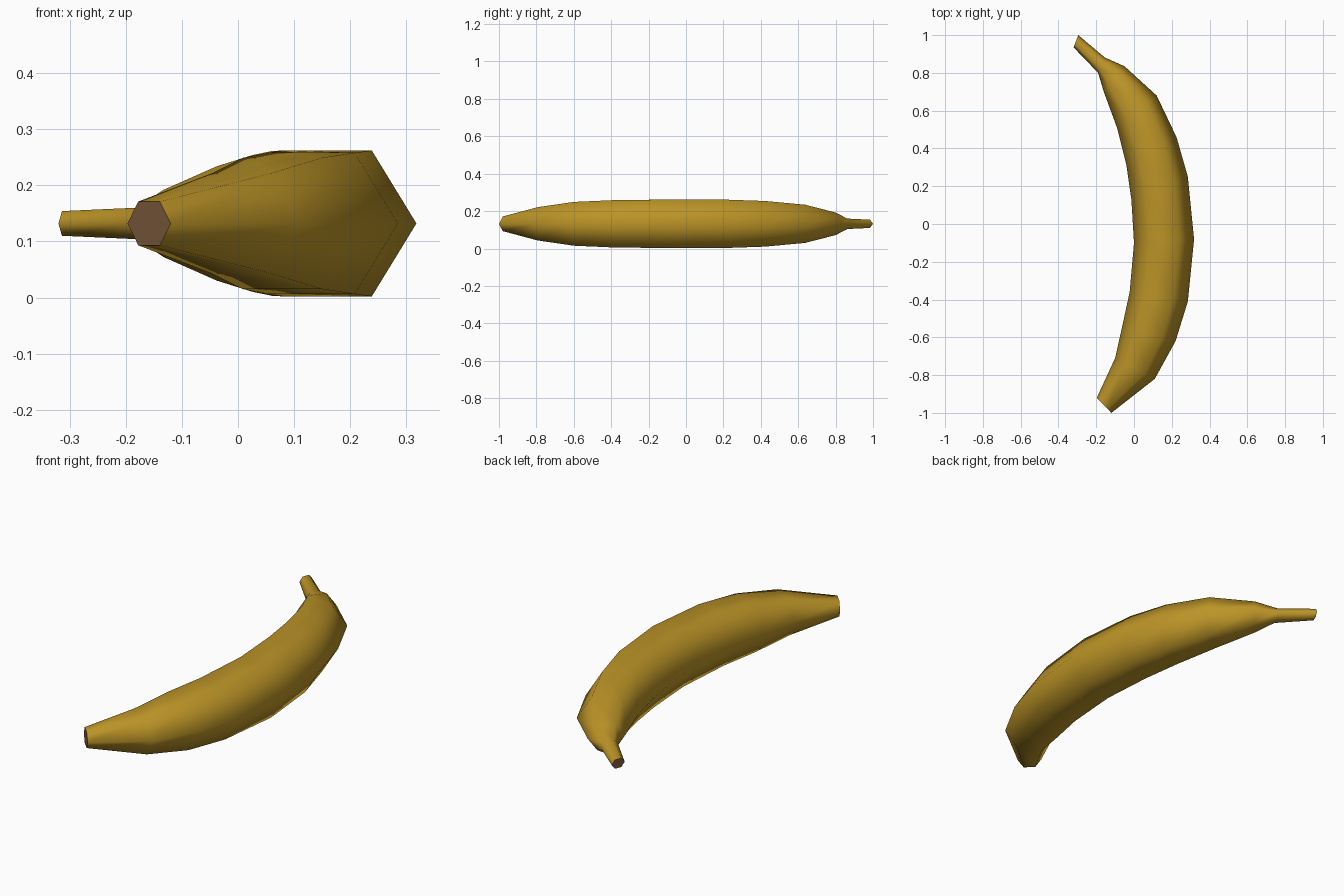
import bpy, bmesh, math
from mathutils import Vector

if "Cube" in bpy.data.objects:
    bpy.data.objects.remove(bpy.data.objects["Cube"])


def material(name, rgb):
    m = bpy.data.materials.new(name)
    m.diffuse_color = (*rgb, 1)
    m.use_nodes = True
    m.node_tree.nodes["Principled BSDF"].inputs["Base Color"].default_value = m.diffuse_color
    return m


# Cross-sections: outer point (x, y), inner point (x, y), half height
SECTIONS = [
    (-0.12, -1.00, -0.197, -0.92, 0.039),
    (0.11, -0.82, -0.10, -0.71, 0.089),
    (0.22, -0.62, -0.062, -0.54, 0.117),
    (0.285, -0.41, -0.023, -0.36, 0.126),
    (0.318, -0.08, 0.0, -0.10, 0.130),
    (0.285, 0.25, -0.014, 0.13, 0.129),
    (0.225, 0.46, -0.04, 0.31, 0.122),
    (0.12, 0.68, -0.09, 0.51, 0.102),
    (-0.05, 0.835, -0.16, 0.70, 0.060),
    (-0.155, 0.882, -0.19, 0.80, 0.028),
    (-0.295, 1.00, -0.32, 0.935, 0.022),
]
MID_Z = 0.132

# Fruit: hexagonal rings lofted along the curved body and stem
bm = bmesh.new()
rings = []
for ox, oy, ix, iy, h in SECTIONS:
    outer, inner = Vector((ox, oy, MID_Z)), Vector((ix, iy, MID_Z))
    centre, radius = (outer + inner) / 2, (outer - inner) / 2
    ring = []
    for k in range(6):
        a = k * math.pi / 3
        up = Vector((0, 0, h / math.sin(math.pi / 3) * math.sin(a)))
        ring.append(bm.verts.new(centre + radius * math.cos(a) + up))
    rings.append(ring)
for a, b in zip(rings, rings[1:]):
    for k in range(6):
        n = (k + 1) % 6
        bm.faces.new((a[k], a[n], b[n], b[k]))

# Brown cut ends
for ring in (rings[0], rings[-1]):
    bm.faces.new(ring).material_index = 1
bmesh.ops.recalc_face_normals(bm, faces=bm.faces)

# Smooth skin with crisp cut ends
for f in bm.faces:
    f.smooth = f.material_index == 0
for e in bm.edges:
    e.smooth = all(f.material_index == 0 for f in e.link_faces)

mesh = bpy.data.meshes.new("banana")
bm.to_mesh(mesh)
bm.free()
mesh.materials.append(material("banana yellow", (0.50, 0.295, 0.02)))
mesh.materials.append(material("end brown", (0.19, 0.098, 0.043)))
bpy.context.collection.objects.link(bpy.data.objects.new("banana", mesh))
